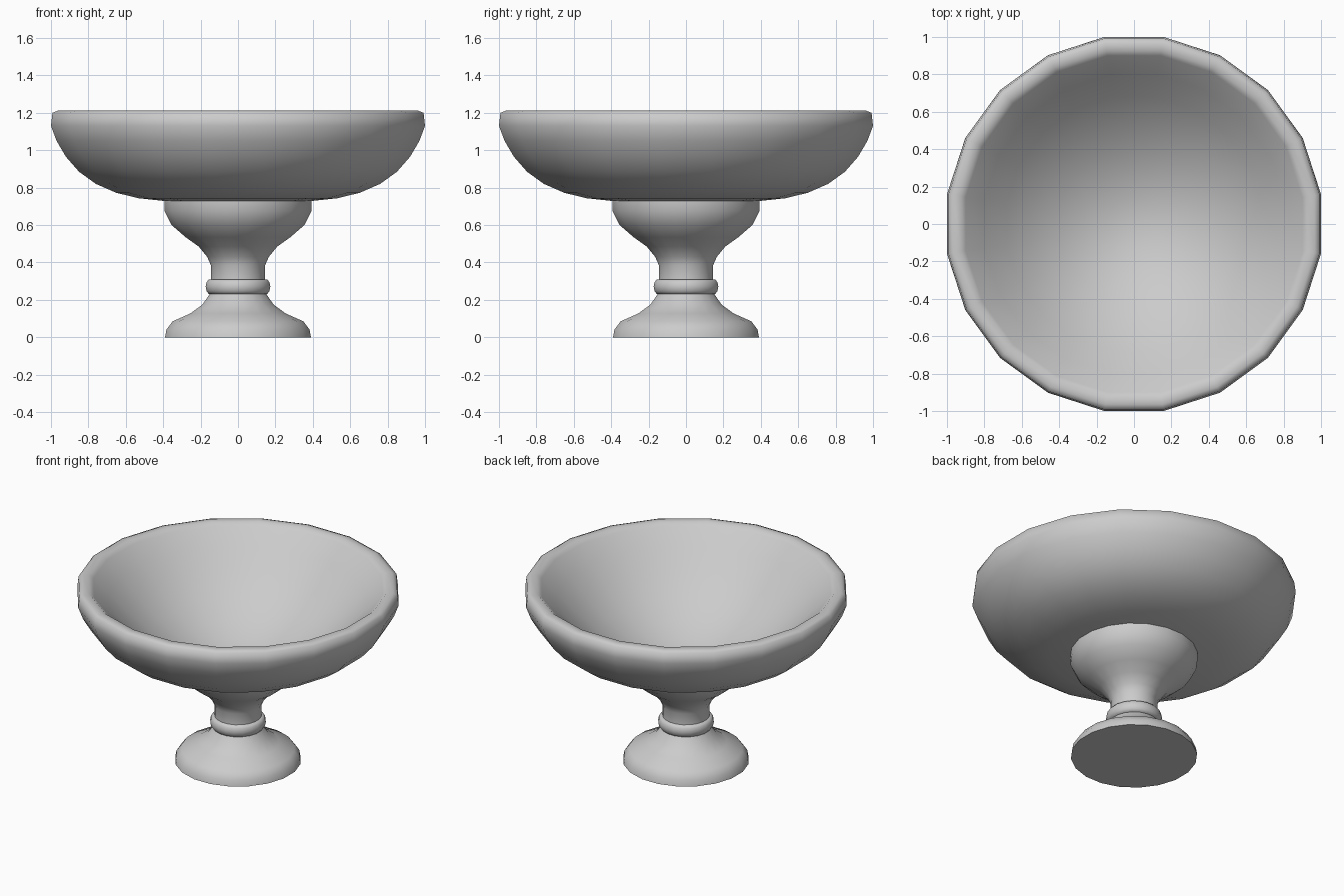
import bpy, bmesh, math

if "Cube" in bpy.data.objects:
    bpy.data.objects.remove(bpy.data.objects["Cube"])

SIDES = 20
HALF = math.pi / SIDES          # flat sides face the axes

stone = bpy.data.materials.new("pale_grey")
stone.diffuse_color = (0.6, 0.6, 0.6, 1)
stone.use_nodes = True
stone.node_tree.nodes["Principled BSDF"].inputs["Base Color"].default_value = stone.diffuse_color


def lathe(name, profile, crease):
    """Revolve (half width, z) points; points on the axis close the shape."""
    bm = bmesh.new()
    rings = []
    for w, z in profile:
        if w == 0:
            rings.append([bm.verts.new((0, 0, z))] * SIDES)
        else:
            r = w / math.cos(HALF)
            rings.append([bm.verts.new((r * math.cos(HALF * (2 * i + 1)),
                                        r * math.sin(HALF * (2 * i + 1)), z))
                          for i in range(SIDES)])
    # profiles run so that the outside is on the right-hand side
    for a, b in zip(rings, rings[1:]):
        for i in range(SIDES):
            j = (i + 1) % SIDES
            bm.faces.new(list(dict.fromkeys((a[i], a[j], b[j], b[i]))))
    mesh = bpy.data.meshes.new(name)
    bm.to_mesh(mesh)
    bm.free()
    mesh.materials.append(stone)
    obj = bpy.data.objects.new(name, mesh)
    bpy.context.collection.objects.link(obj)
    bpy.ops.object.select_all(action='DESELECT')
    obj.select_set(True)
    bpy.context.view_layer.objects.active = obj
    bpy.ops.object.shade_smooth_by_angle(angle=math.radians(crease))
    return obj


# Wide basin: underside, outer wall, softly rounded rim, hollow inside
lathe("bowl", [
    (0.38, 0.727), (0.53, 0.743), (0.65, 0.772), (0.76, 0.82),
    (0.85, 0.885), (0.92, 0.965), (0.97, 1.05), (1.0, 1.13), (0.992, 1.2),
    (0.965, 1.211), (0.925, 1.211), (0.90, 1.19), (0.80, 1.09), (0.68, 0.968),
    (0.55, 0.858), (0.41, 0.768), (0.28, 0.705), (0.14, 0.663), (0, 0.648)],
    180)

# Spreading foot
lathe("foot", [
    (0, 0), (0.39, 0), (0.383, 0.04), (0.35, 0.085), (0.255, 0.127),
    (0.19, 0.175), (0.152, 0.23)], 50)

# Collar ring between foot and stem
lathe("collar", [
    (0.147, 0.23), (0.157, 0.232), (0.168, 0.247), (0.173, 0.27),
    (0.168, 0.295), (0.157, 0.308), (0.145, 0.31)], 60)

# Flared stem under the basin
lathe("stem", [
    (0.145, 0.31), (0.145, 0.385), (0.165, 0.43), (0.21, 0.485), (0.28, 0.535),
    (0.355, 0.60), (0.393, 0.675), (0.394, 0.73)], 50)
